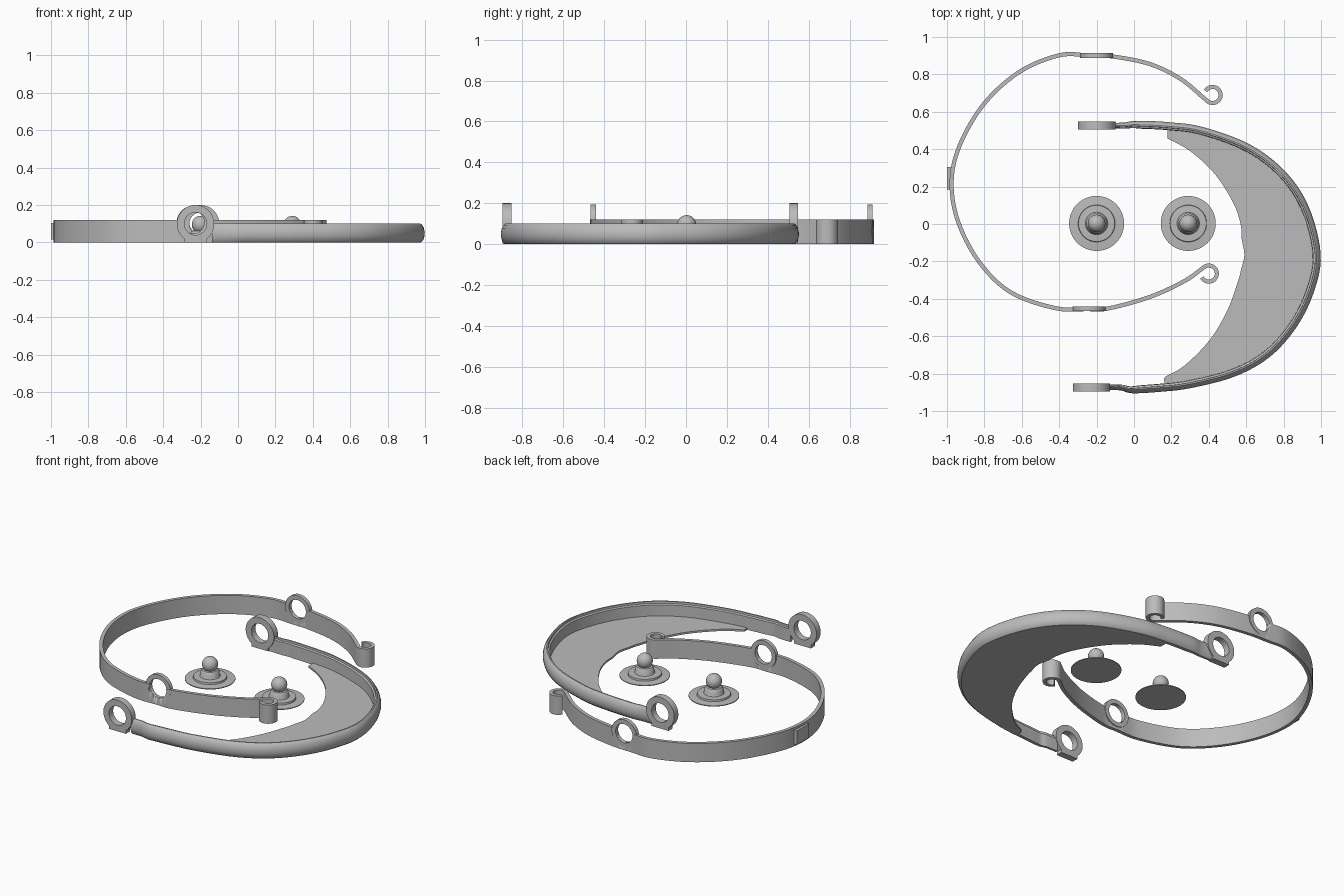
import bpy, bmesh, math
from mathutils import Vector, Matrix

cube = bpy.data.objects.get("Cube")
if cube:
    bpy.data.objects.remove(cube, do_unlink=True)

grey = bpy.data.materials.new("plain_grey")
grey.use_nodes = True
GREY = (0.5, 0.5, 0.5, 1)
grey.diffuse_color = GREY
grey.node_tree.nodes["Principled BSDF"].inputs["Base Color"].default_value = GREY


def finish(name, bm, angle=35):
    """Turn a bmesh into a shaded object."""
    bmesh.ops.recalc_face_normals(bm, faces=bm.faces)
    mesh = bpy.data.meshes.new(name)
    bm.to_mesh(mesh)
    bm.free()
    obj = bpy.data.objects.new(name, mesh)
    bpy.context.collection.objects.link(obj)
    mesh.materials.append(grey)
    bpy.ops.object.select_all(action="DESELECT")
    obj.select_set(True)
    bpy.context.view_layer.objects.active = obj
    bpy.ops.object.shade_smooth_by_angle(angle=math.radians(angle))
    return obj


def smooth_path(points, steps=6):
    """Catmull-Rom curve through flat points."""
    pts = [Vector(p) for p in points]
    pts = [2 * pts[0] - pts[1]] + pts + [2 * pts[-1] - pts[-2]]
    out = []
    for a, b, c, d in zip(pts, pts[1:], pts[2:], pts[3:]):
        for i in range(steps):
            t = i / steps
            out.append(0.5 * (2 * b + (c - a) * t + (2 * a - 5 * b + 4 * c - d) * t ** 2
                              + (3 * b - a - 3 * c + d) * t ** 3))
    return out + [pts[-2]]


def normals(path):
    """Left-hand normals along a flat path."""
    last = len(path) - 1
    result = []
    for i in range(last + 1):
        t = (path[min(i + 1, last)] - path[max(i - 1, 0)]).normalized()
        result.append(Vector((-t.y, t.x)))
    return result


def sweep(name, path, profile, width=lambda p: 1):
    """Carry a closed (offset, height) profile along a flat path."""
    bm = bmesh.new()
    rings = []
    for p, n in zip(path, normals(path)):
        rings.append([bm.verts.new((*(p + n * o * width(p)), z)) for o, z in profile])
    count = len(profile)
    for r, s in zip(rings, rings[1:]):
        for i in range(count):
            j = (i + 1) % count
            bm.faces.new((r[i], r[j], s[j], s[i]))
    bm.faces.new(rings[0])
    bm.faces.new(rings[-1])
    return finish(name, bm)


def lathe(name, profile, place, steps=48, closed=False):
    """Spin a (radius, height) profile about z, then place it."""
    bm = bmesh.new()
    verts = [bm.verts.new((r, 0, z)) for r, z in profile]
    edges = [bm.edges.new(e) for e in zip(verts, verts[1:])]
    if closed:
        edges.append(bm.edges.new((verts[-1], verts[0])))
    bmesh.ops.spin(bm, geom=verts + edges, cent=(0, 0, 0), axis=(0, 0, 1),
                   angle=math.tau, steps=steps)
    bmesh.ops.remove_doubles(bm, verts=bm.verts, dist=0.0001)
    bm.transform(place)
    return finish(name, bm)


def facing_y(x, y, z):
    return Matrix.Translation((x, y, z)) @ Matrix.Rotation(math.pi / 2, 4, "X")


def ring(name, x, y, z, outer, inner, thick):
    h = thick / 2
    return lathe(name, [(inner, -h), (outer, -h), (outer, h), (inner, h)],
                 facing_y(x, y, z), closed=True)


def box(name, centre, size):
    bm = bmesh.new()
    bmesh.ops.create_cube(bm, matrix=Matrix.Translation(centre) @ Matrix.Diagonal((*size, 1)))
    return finish(name, bm)


def arc(cx, cy, start, sweep_deg, radius=0.043, steps=24):
    angles = [math.radians(start + sweep_deg * i / steps) for i in range(steps + 1)]
    return [Vector((cx + radius * math.cos(a), cy + radius * math.sin(a))) for a in angles]


# Headband: thin strip with a curled hook at each end
back_hook = arc(0.42, 0.69, 225, 285)
front_hook = arc(0.40, -0.265, 135, -285)
strip = smooth_path([
    back_hook[0], (0.25, 0.775), (0.085, 0.855), (-0.11, 0.895), (-0.25, 0.902),
    (-0.40, 0.902), (-0.61, 0.815), (-0.80, 0.645), (-0.93, 0.425), (-0.975, 0.23),
    (-0.943, 0.02), (-0.83, -0.20), (-0.66, -0.365), (-0.42, -0.450), (-0.25, -0.455),
    (-0.14, -0.452), (0.085, -0.39), (0.27, -0.305), front_hook[0]])
band_path = back_hook[:0:-1] + strip + front_hook[1:]
H = 0.011
headband = sweep("headband", band_path, [(-H, 0), (H, 0), (H, 0.12), (-H, 0.12)])

# Rings on the headband, with holes cut through the strip
for side, x, y in (("back", -0.20, 0.9), ("front", -0.24, -0.453)):
    ring(side + "_headband_ring", x, y, 0.107, 0.088, 0.06, 0.026)
    cutter = lathe("hole_cutter", [(0, -0.1), (0.06, -0.1), (0.06, 0.1), (0, 0.1)],
                   facing_y(x, y, 0.107))
    cutter.hide_render = True
    bpy.context.view_layer.objects.active = headband
    cut = headband.modifiers.new("hole", "BOOLEAN")
    cut.operation = "DIFFERENCE"
    cut.solver = "EXACT"
    cut.object = cutter
    bpy.ops.object.modifier_apply(modifier=cut.name)
    bpy.data.objects.remove(cutter, do_unlink=True)

# Small blank pad on the outside of the headband
box("headband_pad", (-0.988, 0.245, 0.06), (0.024, 0.12, 0.09))

# Visor rim: bulged wall running round from one arm to the other
rim_path = smooth_path([
    (-0.14, 0.542), (-0.06, 0.542), (0.02, 0.552), (0.19, 0.544), (0.37, 0.518),
    (0.62, 0.425), (0.81, 0.28), (0.935, 0.09), (0.998, -0.16), (0.963, -0.36),
    (0.87, -0.55), (0.727, -0.71), (0.54, -0.815), (0.30, -0.878), (0.13, -0.898),
    (-0.01, -0.905), (-0.07, -0.89), (-0.14, -0.888)])
rim_profile = [(-0.022, 0), (-0.008, 0.012), (-0.001, 0.035), (0, 0.055), (-0.005, 0.078),
               (-0.014, 0.093), (-0.022, 0.1), (-0.03, 0.1), (-0.031, 0.087),
               (-0.041, 0.082), (-0.043, 0)]
sweep("visor_rim", rim_path, rim_profile,
      lambda p: 0.7 + 0.3 * min(1, max(0, (p.x + 0.08) / 0.12)))

# Visor brim: flat crescent inside the rim
inner_edge = [(0.165, -0.865), (0.16, -0.825)] + smooth_path([
    (0.17, -0.815), (0.27, -0.757), (0.405, -0.62), (0.50, -0.46), (0.558, -0.30),
    (0.572, -0.245), (0.59, -0.165), (0.576, -0.08), (0.57, 0), (0.53, 0.115),
    (0.43, 0.27), (0.30, 0.39), (0.18, 0.457)], 4) + [(0.18, 0.505)]
outer_edge = [p - n * 0.03 for p, n in zip(rim_path, normals(rim_path)) if p.x > 0.185]
bm = bmesh.new()
face = bm.faces.new([bm.verts.new((p[0], p[1], 0)) for p in outer_edge + inner_edge])
top = bmesh.ops.extrude_face_region(bm, geom=[face], use_keep_orig=True)["geom"]
bmesh.ops.translate(bm, verts=[v for v in top if isinstance(v, bmesh.types.BMVert)],
                    vec=(0, 0, 0.012))
bmesh.ops.triangulate(bm, faces=[f for f in bm.faces if len(f.verts) > 4])
finish("visor_brim", bm)

# Visor ears: thick rings on small flat feet
for side, x, y in (("back", -0.20, 0.527), ("front", -0.227, -0.875)):
    ring(side + "_visor_ear", x, y, 0.1, 0.1, 0.06, 0.042)
    box(side + "_ear_foot", (x, y, 0.015), (0.12, 0.042, 0.03))

# Push studs: flange, collar and ball head
ball = [(0.047 * math.cos(a), 0.095 + 0.047 * math.sin(a))
        for a in (math.radians(-40 + 13 * i) for i in range(10))]
stud = [(0, 0), (0.147, 0), (0.147, 0.005), (0.099, 0.009), (0.097, 0.02), (0.06, 0.022),
        (0.056, 0.03), (0.054, 0.052), (0.046, 0.062)] + ball + [(0, 0.142)]
for side, x in (("right", -0.20), ("left", 0.29)):
    lathe(side + "_stud", stud, Matrix.Translation((x, 0.003, 0)))
